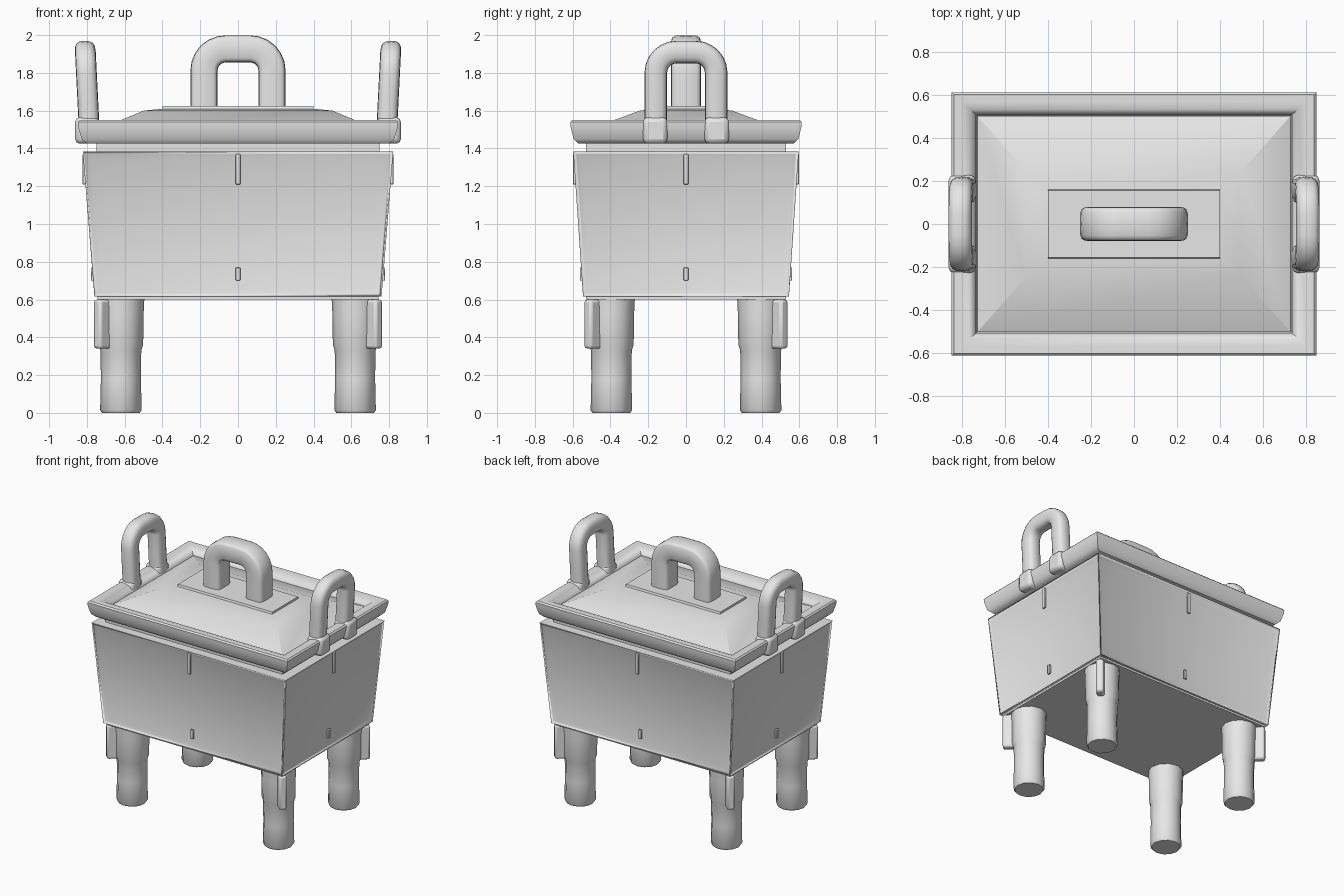
import bpy, bmesh, math
from mathutils import Vector, Matrix

if "Cube" in bpy.data.objects:
    bpy.data.objects.remove(bpy.data.objects["Cube"])

bronze = bpy.data.materials.new("plain_grey")
bronze.diffuse_color = (0.8, 0.8, 0.8, 1)
bronze.use_nodes = True
bronze.node_tree.nodes["Principled BSDF"].inputs["Base Color"].default_value = bronze.diffuse_color


def finish(name, bm, angle=40, bevel=0.0):
    """Turn a bmesh into a named, smooth-shaded object with an optional edge bevel."""
    bmesh.ops.recalc_face_normals(bm, faces=bm.faces[:])
    mesh = bpy.data.meshes.new(name)
    bm.to_mesh(mesh)
    bm.free()
    mesh.materials.append(bronze)
    ob = bpy.data.objects.new(name, mesh)
    bpy.context.collection.objects.link(ob)
    if bevel:
        mod = ob.modifiers.new("soft_edges", 'BEVEL')
        mod.width, mod.segments = bevel, 2
        mod.limit_method, mod.angle_limit = 'ANGLE', math.radians(50)
    bpy.ops.object.select_all(action='DESELECT')
    ob.select_set(True)
    bpy.context.view_layer.objects.active = ob
    bpy.ops.object.shade_smooth_by_angle(angle=math.radians(angle))
    return ob


def skin(bm, rings, caps=True):
    """Bridge rings of points; return the side faces."""
    loops = [[bm.verts.new(p) for p in ring] for ring in rings]
    n = len(loops[0])
    sides = [bm.faces.new((a[i], a[(i + 1) % n], b[(i + 1) % n], b[i]))
             for a, b in zip(loops, loops[1:]) for i in range(n)]
    if caps:
        bm.faces.new(loops[0][::-1])
        bm.faces.new(loops[-1])
    return sides


def rect(hx, hy, z):
    return [(-hx, -hy, z), (hx, -hy, z), (hx, hy, z), (-hx, hy, z)]


def circle(cx, cy, r, z, n=12):
    return [(cx + r * math.cos(2 * math.pi * i / n),
             cy + r * math.sin(2 * math.pi * i / n), z) for i in range(n)]


def arch(name, half, base, top, radius, wide, deep, power, place):
    """Sweep a rounded section along an upside-down U; place maps (u, v, z) to 3D."""
    path = [(half, base, 0), (half, (base + top) / 2, 0)]
    for i in range(7):
        t = math.pi / 2 * i / 6
        path.append((half - radius + radius * math.cos(t),
                     top - radius + radius * math.sin(t), t))
    path += [(-u, z, math.pi - t) for u, z, t in reversed(path)]
    rings = []
    for u, z, t in path:
        ring = []
        for k in range(16):
            a = 2 * math.pi * k / 16
            c, s = math.cos(a), math.sin(a)
            w = math.copysign(abs(c) ** power, c) * wide
            v = math.copysign(abs(s) ** power, s) * deep
            ring.append(place(u + w * math.cos(t), v, z + w * math.sin(t)))
        rings.append(ring)
    bm = bmesh.new()
    skin(bm, rings)
    return finish(name, bm, 50)


def block(name, center, size, turn=0.0, bevel=0.015):
    bm = bmesh.new()
    m = (Matrix.Translation(Vector(center)) @ Matrix.Rotation(turn, 4, 'Z')
         @ Matrix.Diagonal((*size, 1)))
    bmesh.ops.create_cube(bm, size=1, matrix=m)
    return finish(name, bm, 40, bevel)


# Flared box body with sunken panels on its four walls
bm = bmesh.new()
walls = skin(bm, [rect(0.76, 0.545, 0.615), rect(0.822, 0.597, 1.385)])
bmesh.ops.inset_individual(bm, faces=walls, thickness=0.155, use_even_offset=True)
bmesh.ops.inset_individual(bm, faces=walls, thickness=0.04, depth=-0.018, use_even_offset=True)
finish("body", bm, 40, 0.018)

# Bottom plate between body and legs
bm = bmesh.new()
skin(bm, [rect(0.745, 0.53, 0.60), rect(0.745, 0.53, 0.64)])
finish("base_plate", bm)

# Neck and thick rim, closed at the bottom of the lid seat
bm = bmesh.new()
skin(bm, [rect(*p) for p in (
    (0.75, 0.53, 1.37), (0.75, 0.53, 1.425), (0.80, 0.57, 1.425),
    (0.828, 0.595, 1.45), (0.845, 0.61, 1.51), (0.848, 0.612, 1.54),
    (0.838, 0.602, 1.55), (0.80, 0.565, 1.55), (0.765, 0.535, 1.54),
    (0.735, 0.508, 1.505), (0.73, 0.503, 1.47))])
finish("rim", bm, 45)

# Hipped lid with a small raised plate
bm = bmesh.new()
skin(bm, [rect(*p) for p in (
    (0.728, 0.502, 1.48), (0.728, 0.502, 1.505), (0.50, 0.245, 1.60),
    (0.40, 0.16, 1.61), (0.40, 0.155, 1.625))])
finish("lid", bm, 20)

# Lid handle
arch("lid_handle", 0.18, 1.60, 1.927, 0.115, 0.072, 0.08, 0.4,
     lambda u, v, z: (u, v, z))

for sx, side in ((-1, "left"), (1, "right")):
    # Upright ear leaning slightly outward
    arch(side + "_ear", 0.16, 1.45, 1.91, 0.11, 0.06, 0.055, 0.7,
         lambda u, v, z: (sx * (0.785 + 0.05 * (z - 1.45) + v), u, z))
    for sy, end in ((-1, "front"), (1, "back")):
        # Clasp where the ear grips the rim
        block(f"{side}_{end}_ear_clasp", (sx * 0.80, sy * 0.163, 1.495),
              (0.125, 0.13, 0.14), 0, 0.025)
        # Round leg, thicker in its upper part
        x, y = sx * 0.62, sy * 0.395
        bm = bmesh.new()
        skin(bm, [circle(x, y, r, z) for r, z in (
            (0.10, 0), (0.11, 0.015), (0.106, 0.18), (0.108, 0.33),
            (0.118, 0.36), (0.120, 0.52), (0.125, 0.62))])
        finish(f"{side}_{end}_leg", bm, 40)
        # Diagonal flange on the outer corner of the leg
        block(f"{side}_{end}_leg_flange", (x + sx * 0.072, y + sy * 0.072, 0.47),
              (0.16, 0.055, 0.26), math.atan2(sy, sx))

# Short ridges in the middle of the upper and lower bands of each wall
for z, h in ((1.29, 0.16), (0.735, 0.07)):
    t = (z - 0.615) / 0.77
    for s in (-1, 1):
        block("wall_ridge", (0, s * (0.545 + 0.052 * t), z), (0.025, 0.016, h), 0, 0.004)
        block("wall_ridge", (s * (0.76 + 0.062 * t), 0, z), (0.016, 0.025, h), 0, 0.004)
